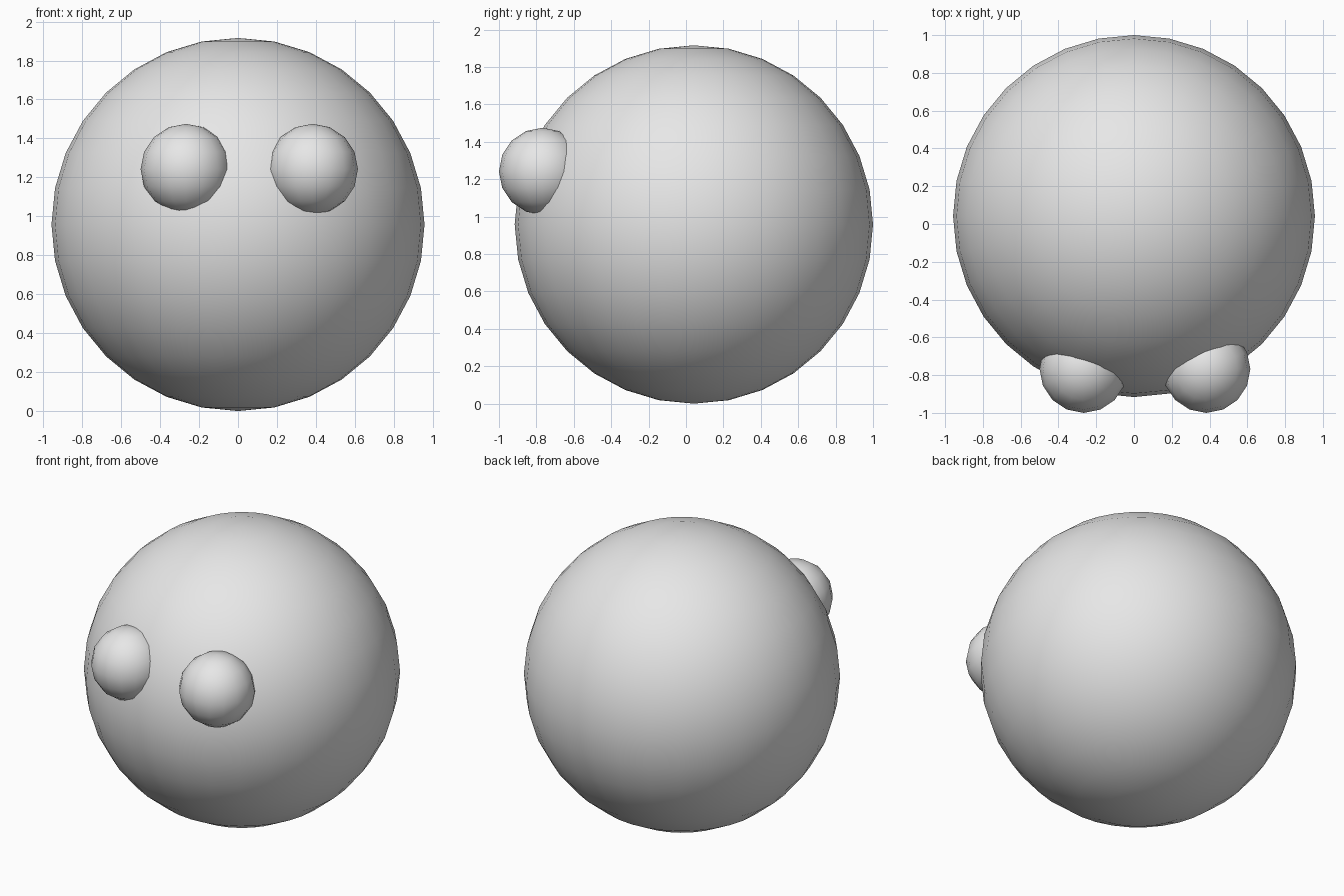
import bpy

cube = bpy.data.objects.get("Cube")
if cube:
    bpy.data.objects.remove(cube, do_unlink=True)

# One plain colour for everything
grey = bpy.data.materials.new("plain_grey")
grey.use_nodes = True
colour = (0.8, 0.8, 0.8, 1.0)
grey.diffuse_color = colour
grey.node_tree.nodes["Principled BSDF"].inputs["Base Color"].default_value = colour


def ball(name, centre, radius, segments):
    """Smooth sphere with half as many rings as segments."""
    bpy.ops.mesh.primitive_uv_sphere_add(
        segments=segments, ring_count=segments // 2, radius=radius, location=centre)
    obj = bpy.context.object
    obj.name = name
    obj.data.materials.append(grey)
    bpy.ops.object.shade_smooth()
    return obj


# Round body
BODY_RADIUS = 0.958
ball("body", (0, 0.042, BODY_RADIUS), BODY_RADIUS, 32)

# Bulging eyes, half sunk into the body and slightly off centre
for name, x in (("right_eye", -0.267), ("left_eye", 0.383)):
    ball(name, (x, -0.767, 1.242), 0.233, 16)
